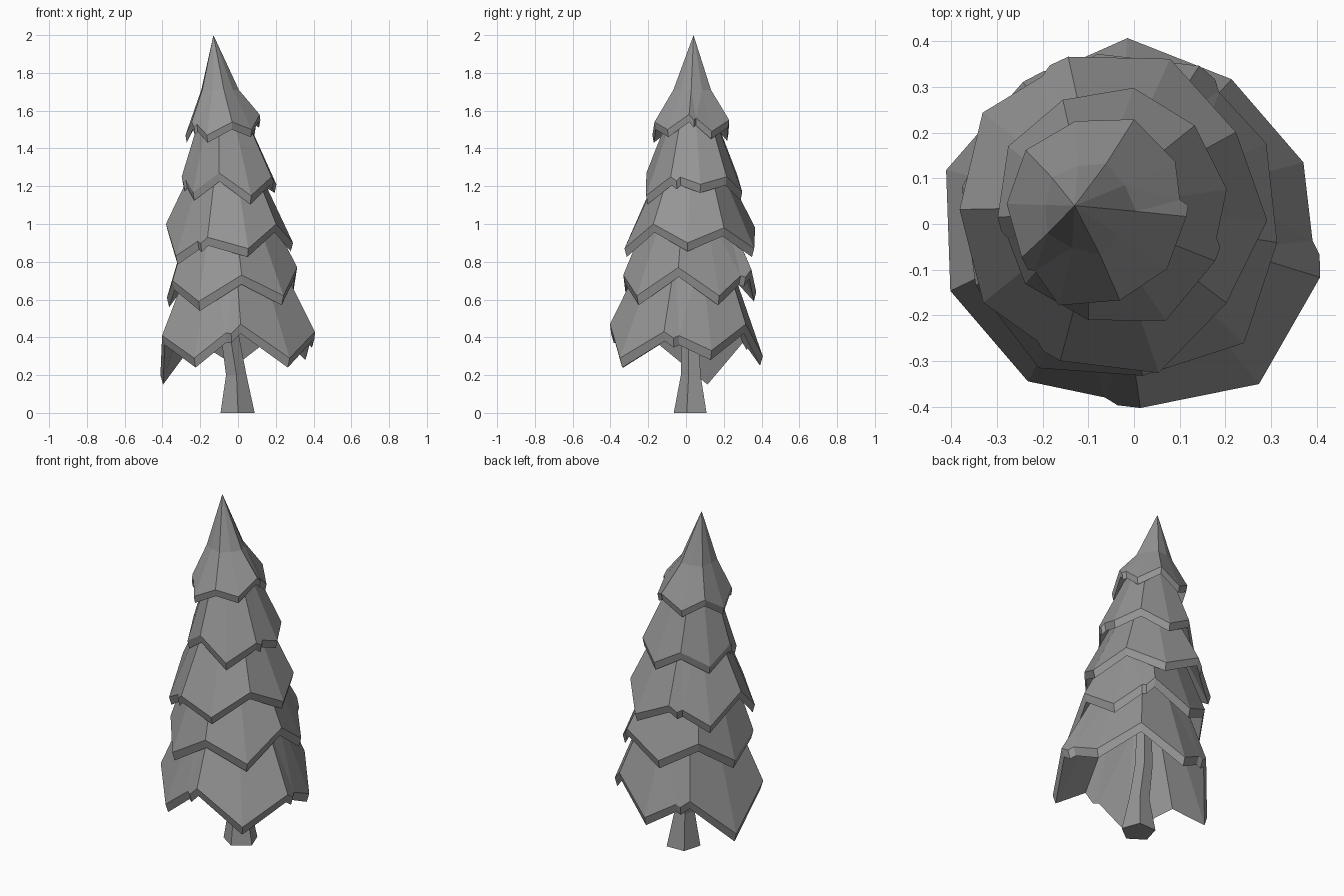
import bpy, bmesh, math
from mathutils import Vector

cube = bpy.data.objects.get("Cube")
if cube:
    bpy.data.objects.remove(cube)

grey = bpy.data.materials.new("plain_grey")
grey.use_nodes = True
colour = (0.3, 0.3, 0.3, 1)
grey.diffuse_color = colour
grey.node_tree.nodes["Principled BSDF"].inputs["Base Color"].default_value = colour

PANELS = 5


def polar(centre, radius, degrees, z):
    a = math.radians(degrees)
    return Vector((centre[0] + radius * math.cos(a), centre[1] + radius * math.sin(a), z))


def finish(name, bm):
    """Turn a bmesh into a flat shaded object."""
    bmesh.ops.recalc_face_normals(bm, faces=bm.faces)
    mesh = bpy.data.meshes.new(name)
    bm.to_mesh(mesh)
    bm.free()
    mesh.materials.append(grey)
    obj = bpy.data.objects.new(name, mesh)
    bpy.context.collection.objects.link(obj)


def chip(start, end, neck_point):
    """Points of a small step in the hem, moved along the slope of the panel."""
    steps = []
    for t, slide in ((0.2, 0.015), (0.32, -0.012)):
        p = start.lerp(end, t)
        steps.append(p + (p - neck_point).normalized() * slide)
    return steps


def shell(bm, hem, neck, top):
    """Panels from a hem (one point list per half panel) up to a neck ring and a tip."""
    hem_verts = [[bm.verts.new(p) for p in half] for half in hem]
    neck_verts = [bm.verts.new(p) for p in neck]
    top_vert = bm.verts.new(top)
    loop = []
    for i, half in enumerate(hem_verts):
        j = (i + 1) % len(hem_verts)
        bm.faces.new([*half, hem_verts[j][0], neck_verts[j], neck_verts[i]])
        bm.faces.new([neck_verts[i], neck_verts[j], top_vert])
        loop += half
    return loop


def skirt(name, centre, radius, phase, ridge_scale, ridge_z, tip_scale, tip_z,
          neck, apex, drop, chipped):
    """Five hanging panels meeting at ridges, with a zigzag hem and a thick lower rim."""
    neck_centre, neck_radius, neck_z = neck
    half_step = 180 / PANELS
    corners, neck_ring, inner_neck = [], [], []
    for i in range(PANELS):
        a = phase + 2 * i * half_step
        m = a + half_step
        corners += [polar(centre, radius * ridge_scale[i], a, ridge_z[i]),
                    polar(centre, radius * tip_scale[i], m, tip_z[i])]
        for angle, scale in ((a, 1), (m, 0.9)):
            neck_ring.append(polar(neck_centre, neck_radius * scale, angle, neck_z))
            inner_neck.append(polar(neck_centre, (neck_radius - 0.02) * scale, angle, neck_z - drop))
    hem = []
    for i, corner in enumerate(corners):
        j = (i + 1) % len(corners)
        steps = []
        if i in chipped and i % 2 == 0:
            steps = chip(corner, corners[j], neck_ring[i])
        elif i in chipped:
            steps = chip(corners[j], corner, neck_ring[j])[::-1]
        hem.append([corner] + steps)
    # The lower edge hangs under the hem and a little inside it
    axis = Vector((centre[0], centre[1], 0))

    def lowered(p):
        inward = (axis - p) * 0.035
        return p + Vector((inward.x, inward.y, -drop))

    bm = bmesh.new()
    outer = shell(bm, hem, neck_ring, Vector(apex))
    inner = shell(bm, [[lowered(p) for p in half] for half in hem], inner_neck,
                  Vector(apex) - Vector((0, 0, drop * 2)))
    for i in range(len(outer)):
        j = (i + 1) % len(outer)
        bm.faces.new([outer[i], outer[j], inner[j], inner[i]])
    bmesh.ops.triangulate(bm, faces=[f for f in bm.faces if len(f.verts) > 4])
    finish(name, bm)


# Foliage, from the ground up
skirt("foliage_bottom", (0, 0), 0.415, 56,
      (0.92, 0.95, 1.03, 0.97, 1.02), (0.47, 0.42, 0.41, 0.47, 0.43),
      (0.98, 1.03, 1.0, 1.07, 0.95), (0.30, 0.20, 0.29, 0.29, 0.33),
      ((-0.02, 0.01), 0.24, 0.82), (-0.03, 0.02, 0.95), 0.05, (1, 5, 8))
skirt("foliage_lower", (-0.03, 0.02), 0.345, 62,
      (1.07, 1, 1.02, 1.03, 1.01), (0.76, 0.75, 0.70, 0.73, 0.77),
      (1.03, 1.02, 1.1, 1.13, 1.03), (0.64, 0.61, 0.59, 0.62, 0.62),
      ((-0.05, 0.02), 0.21, 1.08), (-0.05, 0.02, 1.2), 0.05, (9,))
skirt("foliage_middle", (-0.045, 0.02), 0.33, 34,
      (0.98, 1.09, 1.02, 1.03, 0.95), (0.98, 0.98, 1.0, 0.93, 1.0),
      (1.1, 1.1, 1.04, 1.09, 1.02), (0.87, 0.86, 0.83, 0.87, 0.9),
      ((-0.06, 0.03), 0.15, 1.36), (-0.07, 0.03, 1.45), 0.045, (2, 5))
skirt("foliage_upper", (-0.05, 0.045), 0.25, 43,
      (1, 1, 1, 1.04, 1.04), (1.25, 1.26, 1.25, 1.27, 1.25),
      (1.03, 1.03, 1.03, 1.13, 1.02), (1.17, 1.17, 1.17, 1.15, 1.21),
      ((-0.08, 0.035), 0.1, 1.64), (-0.1, 0.04, 1.72), 0.045, (4, 8))
skirt("foliage_top", (-0.08, 0.03), 0.195, 68,
      (1.1, 1.05, 1, 1.04, 1), (1.55, 1.55, 1.54, 1.54, 1.58),
      (1.03, 1.02, 1.15, 1.02, 1.03), (1.48, 1.47, 1.47, 1.5, 1.49),
      ((-0.1, 0.035), 0.105, 1.71), (-0.13, 0.04, 2.0), 0.04, (4, 8))

# Leaning trunk, flared at the foot
SIDES = 5
bm = bmesh.new()
rings = []
for x, y, z, r in ((-0.003, 0.03, 0, 0.095), (-0.01, 0.03, 0.2, 0.057),
                   (-0.045, 0.025, 0.42, 0.05), (-0.05, 0.03, 1.0, 0.03)):
    rings.append([bm.verts.new(polar((x, y), r, 56 + k * 360 / SIDES, z)) for k in range(SIDES)])
for low, high in zip(rings, rings[1:]):
    for k in range(SIDES):
        n = (k + 1) % SIDES
        bm.faces.new([low[k], low[n], high[n], high[k]])
bm.faces.new(rings[0])
bm.faces.new(rings[-1])
finish("trunk", bm)
